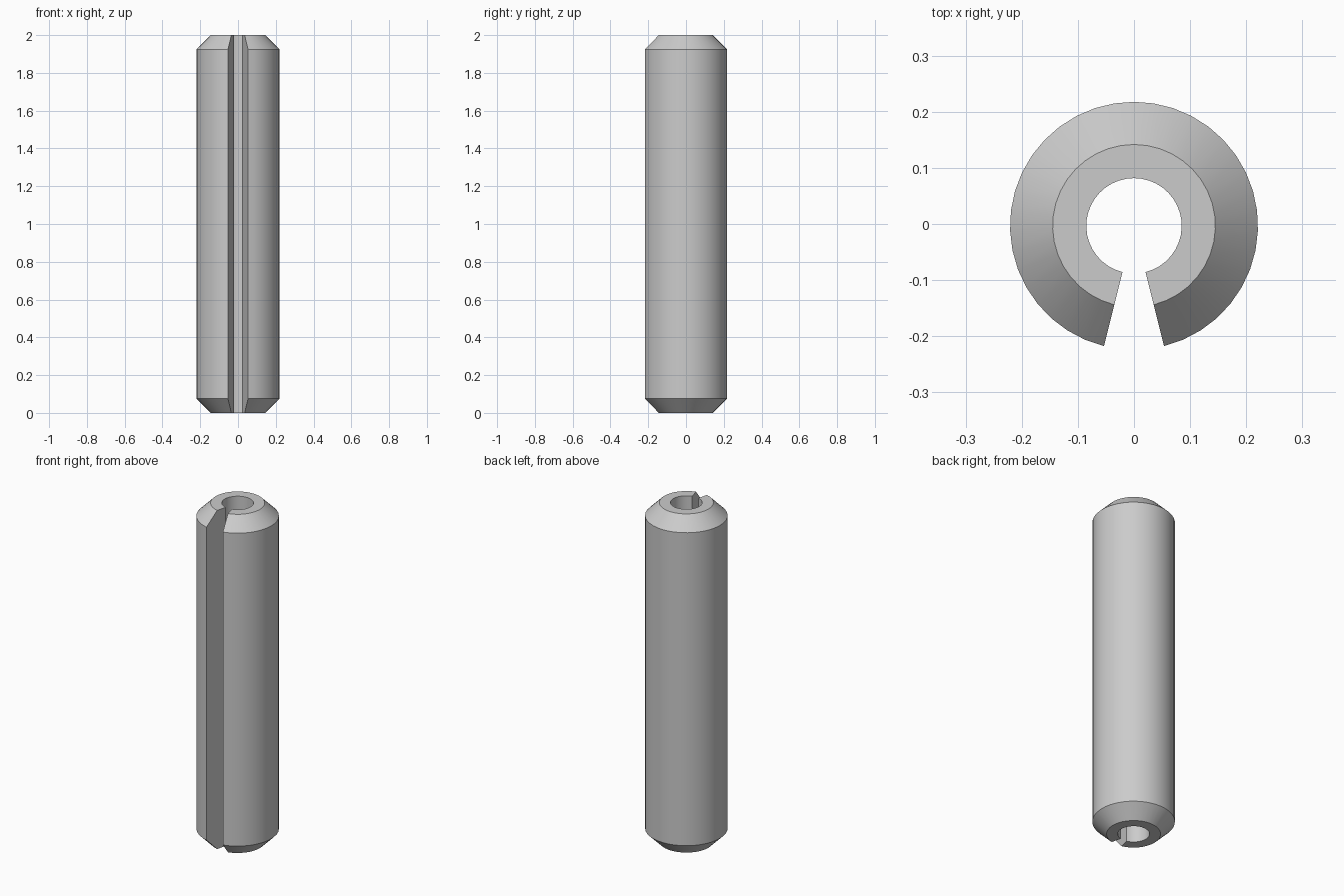
import bpy
import bmesh
from math import radians, sin, cos

cube = bpy.data.objects.get("Cube")
if cube:
    bpy.data.objects.remove(cube, do_unlink=True)

# Main dimensions
HEIGHT, BORE, END, OUTER = 2.0, 0.085, 0.145, 0.221
CHAMFER = OUTER - END
HALF_SLOT = radians(14)
STEPS = 36
CENTRE_Y = -OUTER * (1 - cos(HALF_SLOT)) / 2

# Plain grey metal
metal = bpy.data.materials.new("grey_metal")
metal.use_nodes = True
grey = (0.6, 0.6, 0.6, 1)
metal.diffuse_color = grey
metal.node_tree.nodes["Principled BSDF"].inputs["Base Color"].default_value = grey

# Closed wall section: straight bore, flat ends, chamfered outside
section = [(BORE, 0), (END, 0), (OUTER, CHAMFER),
           (OUTER, HEIGHT - CHAMFER), (END, HEIGHT), (BORE, HEIGHT)]

bm = bmesh.new()
start = radians(-90) + HALF_SLOT
ring = [bm.verts.new((r * cos(start), r * sin(start), z)) for r, z in section]
edges = [bm.edges.new((v, ring[i - 1])) for i, v in enumerate(ring)]

# Sweep the section around, leaving the slot open at the front
result = bmesh.ops.spin(bm, geom=ring + edges, cent=(0, 0, 0), axis=(0, 0, 1),
                        angle=radians(360) - 2 * HALF_SLOT, steps=STEPS)

# Close both slot walls
bmesh.ops.holes_fill(bm, edges=[e for e in bm.edges if e.is_boundary], sides=0)
bmesh.ops.recalc_face_normals(bm, faces=bm.faces)
bmesh.ops.translate(bm, verts=bm.verts, vec=(0, CENTRE_Y, 0))

mesh = bpy.data.meshes.new("slotted_spring_pin")
bm.to_mesh(mesh)
bm.free()
mesh.materials.append(metal)
pin = bpy.data.objects.new("slotted_spring_pin", mesh)
bpy.context.collection.objects.link(pin)

# Smooth round walls, crisp chamfers and slot
bpy.ops.object.select_all(action="DESELECT")
pin.select_set(True)
bpy.context.view_layer.objects.active = pin
bpy.ops.object.shade_smooth_by_angle(angle=radians(30))
